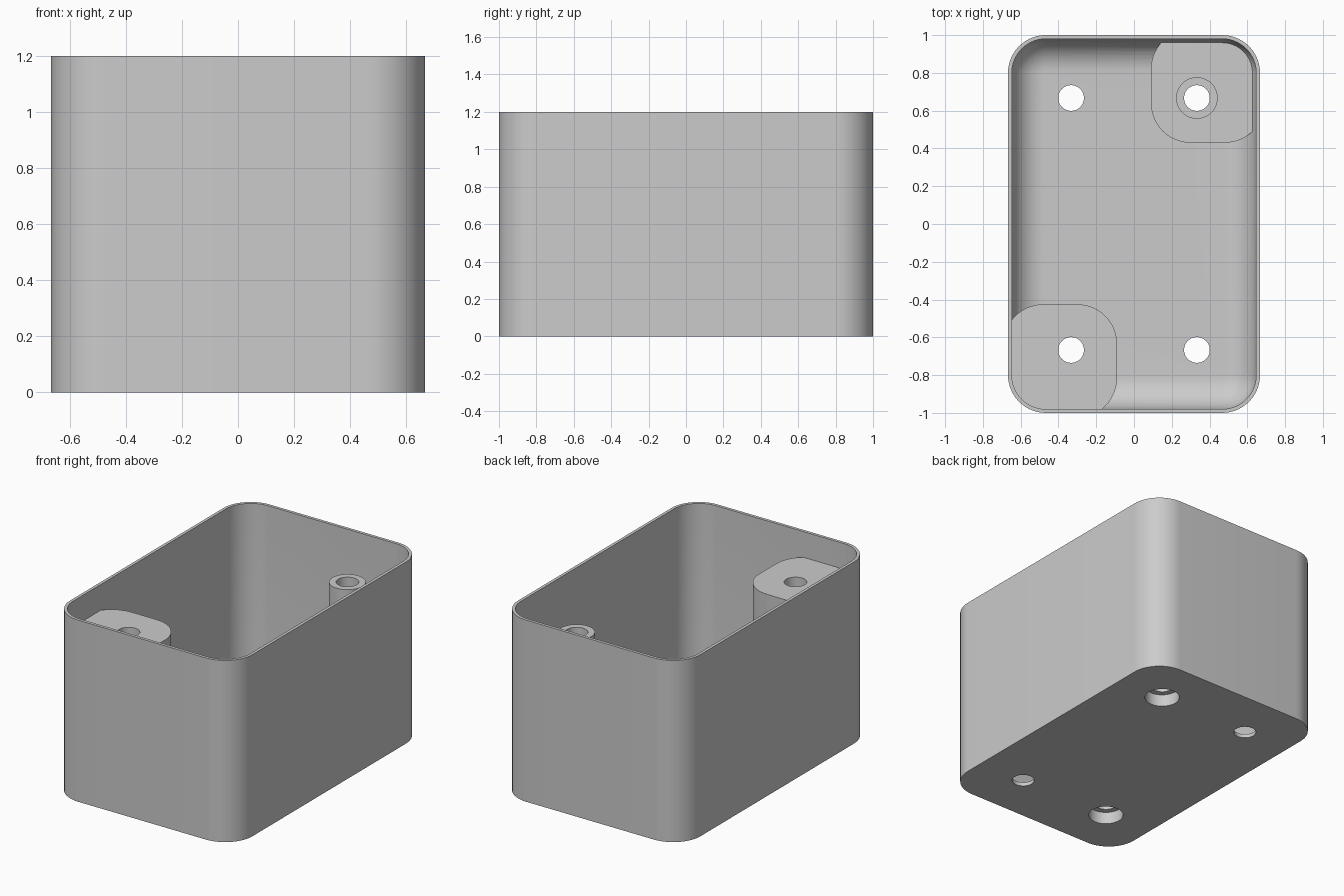
import bpy
import bmesh
import math

if "Cube" in bpy.data.objects:
    bpy.data.objects.remove(bpy.data.objects["Cube"], do_unlink=True)

HX, HY, H = 0.667, 1.0, 1.2       # half width, half depth, height
CORNER, WALL, FLOOR, FILLET = 0.2, 0.02, 0.025, 0.17
BOSS_TOP, BASE_TOP = 1.03, 0.115
HOLE_X, HOLE_Y = 0.333, 0.667
HOLE_R, BORE_R, BORE_TOP = 0.068, 0.11, 0.08

grey = bpy.data.materials.new("plain grey")
grey.use_nodes = True
colour = (0.6, 0.6, 0.6, 1)
grey.diffuse_color = colour
grey.node_tree.nodes["Principled BSDF"].inputs["Base Color"].default_value = colour


def rounded_rect(hx, hy, r, steps=14):
    """Outline of a rounded rectangle, counter-clockwise."""
    points = []
    for quarter, (sx, sy) in enumerate([(1, 1), (-1, 1), (-1, -1), (1, -1)]):
        for i in range(steps + 1):
            a = (quarter + i / steps) * math.pi / 2
            points.append((sx * (hx - r) + r * math.cos(a),
                           sy * (hy - r) + r * math.sin(a)))
    return points


def circle(r, sides=48):
    return [(r * math.cos(math.tau * i / sides), r * math.sin(math.tau * i / sides))
            for i in range(sides)]


def loft(name, sections, x=0, y=0):
    """Closed solid through a stack of (z, outline) sections."""
    bm = bmesh.new()
    rings = [[bm.verts.new((px + x, py + y, z)) for px, py in outline]
             for z, outline in sections]
    for low, high in zip(rings, rings[1:]):
        for i in range(len(low)):
            j = (i + 1) % len(low)
            bm.faces.new((low[i], low[j], high[j], high[i]))
    bm.faces.new(rings[0][::-1])
    bm.faces.new(rings[-1])
    mesh = bpy.data.meshes.new(name)
    bm.to_mesh(mesh)
    bm.free()
    mesh.materials.append(grey)
    obj = bpy.data.objects.new(name, mesh)
    bpy.context.collection.objects.link(obj)
    return obj


def prism(name, outline, z0, z1, x=0, y=0):
    return loft(name, [(z0, outline), (z1, outline)], x, y)


def subtract(target, cutter):
    cutter.hide_render = True
    mod = target.modifiers.new("cut", 'BOOLEAN')
    mod.operation, mod.solver, mod.object = 'DIFFERENCE', 'EXACT', cutter
    bpy.context.view_layer.objects.active = target
    bpy.ops.object.modifier_apply(modifier=mod.name)
    bpy.data.objects.remove(cutter, do_unlink=True)


# Cavity with a rounded floor edge
cavity_sections = []
for i in range(13):
    a = i / 12 * math.pi / 2
    inset = WALL + FILLET * (1 - math.sin(a))
    z = FLOOR + FILLET * (1 - math.cos(a))
    cavity_sections.append((z, rounded_rect(HX - inset, HY - inset, CORNER - inset)))
cavity_sections.append((H + 0.1, rounded_rect(HX - WALL, HY - WALL, CORNER - WALL)))
cavity = loft("cavity", cavity_sections)

# Bosses are left standing: one tall block, one low pad with a slim post
pad = rounded_rect(0.3, 0.3, 0.21)
subtract(cavity, prism("tall_boss", pad, -0.1, BOSS_TOP, -0.39, -0.725))
subtract(cavity, prism("low_pad", pad, -0.1, BASE_TOP, 0.39, 0.73))
subtract(cavity, prism("post", circle(BORE_R), -0.1, BOSS_TOP, HOLE_X, HOLE_Y))

# Box body
body = prism("box_body", rounded_rect(HX, HY, CORNER), 0, H)
subtract(body, cavity)

# Screw holes, widened from below under the two bosses
for sx in (-1, 1):
    for sy in (-1, 1):
        x, y = sx * HOLE_X, sy * HOLE_Y
        subtract(body, prism("screw_hole", circle(HOLE_R), -0.1, H + 0.1, x, y))
        if sx == sy:
            subtract(body, prism("counterbore", circle(BORE_R - 0.004), -0.1, BORE_TOP, x, y))

# Smooth curves, crisp rims
bpy.ops.object.select_all(action='DESELECT')
body.select_set(True)
bpy.context.view_layer.objects.active = body
bpy.ops.object.shade_smooth_by_angle(angle=math.radians(30))
